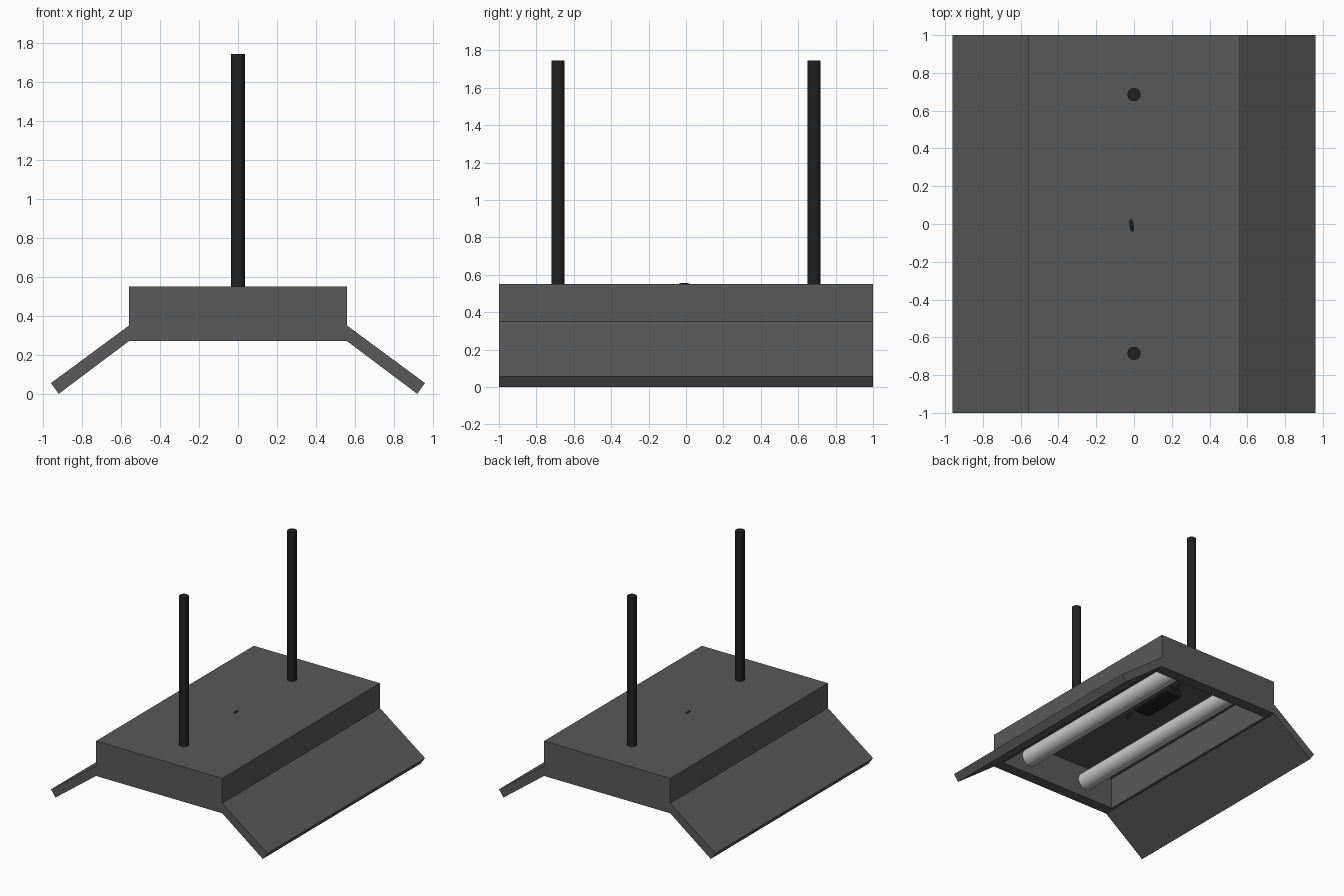
import bpy, bmesh
from mathutils import Vector
from math import radians

if "Cube" in bpy.data.objects:
    bpy.data.objects.remove(bpy.data.objects["Cube"])


def material(name, value):
    m = bpy.data.materials.new(name)
    m.diffuse_color = (value, value, value, 1)
    m.use_nodes = True
    m.node_tree.nodes["Principled BSDF"].inputs["Base Color"].default_value = m.diffuse_color
    return m


DARK = material("dark_grey_metal", 0.1)
BLACK = material("black", 0.015)


def finish(name, bm, mat):
    bmesh.ops.recalc_face_normals(bm, faces=bm.faces)
    me = bpy.data.meshes.new(name)
    bm.to_mesh(me)
    bm.free()
    ob = bpy.data.objects.new(name, me)
    bpy.context.collection.objects.link(ob)
    if mat:
        me.materials.append(mat)
    return ob


def box(lo, hi):
    bm = bmesh.new()
    bmesh.ops.create_cube(bm, size=1)
    lo, hi = Vector(lo), Vector(hi)
    for v in bm.verts:
        v.co = (lo + hi) / 2 + v.co * (hi - lo)
    return bm


def cylinder(name, radius, depth, loc, rot=(0, 0, 0), mat=None):
    bpy.ops.mesh.primitive_cylinder_add(vertices=32, radius=radius, depth=depth,
                                        location=loc, rotation=rot)
    ob = bpy.context.object
    ob.name = name
    if mat:
        ob.data.materials.append(mat)
    bpy.ops.object.shade_smooth_by_angle(angle=radians(40))
    return ob


# Housing: box hollowed out from below
bm = box((-0.56, -1, 0.27), (0.56, 1, 0.55))
bm.faces.ensure_lookup_table()
face = min(bm.faces, key=lambda f: f.calc_center_median().z)
face = bmesh.ops.extrude_discrete_faces(bm, faces=[face])["faces"][0]
for v in face.verts:
    v.co.x *= 0.54 / 0.56
    v.co.y *= 0.91
face = bmesh.ops.extrude_discrete_faces(bm, faces=[face])["faces"][0]
for v in face.verts:
    v.co.z = 0.53
finish("housing", bm, DARK)

# Slanted reflector wings on both sides
for side, s in (("left", -1), ("right", 1)):
    bm = bmesh.new()
    profile = [(0.56, 0.27), (0.92, 0.0), (0.96, 0.055), (0.56, 0.35)]
    f = bm.faces.new([bm.verts.new((s * x, -1, z)) for x, z in profile])
    ext = bmesh.ops.extrude_face_region(bm, geom=[f])["geom"]
    bmesh.ops.translate(bm, vec=(0, 2, 0),
                        verts=[g for g in ext if isinstance(g, bmesh.types.BMVert)])
    # region extrusion may drop the starting cap, so close it again
    bmesh.ops.holes_fill(bm, edges=[e for e in bm.edges if e.is_boundary])
    finish(side + "_wing", bm, DARK)

    # Light tube running between the end walls
    cylinder(side + "_light_tube", 0.07, 1.82, (s * 0.28, 0, 0.41), (radians(90), 0, 0))

# Hanging rods
for end, y in (("front", -0.685), ("back", 0.685)):
    cylinder(end + "_hanging_rod", 0.035, 1.21, (0, y, 1.14), mat=BLACK)

# Ballast box under the ceiling
ob = finish("ballast_box", box((-0.08, 0.08, 0.46), (0.08, 0.48, 0.53)), BLACK)
bev = ob.modifiers.new("bevel", "BEVEL")
bev.width = 0.02
bev.segments = 2

# Short cables from the ballast; the front one bulges through the top
paths = {"front_cable": [(-0.03, 0.1, 0.5), (-0.012, -0.015, 0.547), (0, -0.1, 0.5)],
         "back_cable": [(0, 0.46, 0.5), (0, 0.51, 0.505), (0, 0.54, 0.53)]}
for name, pts in paths.items():
    cu = bpy.data.curves.new(name, "CURVE")
    cu.dimensions = "3D"
    cu.bevel_depth = 0.01
    cu.bevel_resolution = 3
    cu.use_fill_caps = True
    sp = cu.splines.new("BEZIER")
    sp.bezier_points.add(len(pts) - 1)
    for bp, p in zip(sp.bezier_points, pts):
        bp.co = p
        bp.handle_left_type = bp.handle_right_type = "AUTO"
    cu.materials.append(BLACK)
    bpy.context.collection.objects.link(bpy.data.objects.new(name, cu))
